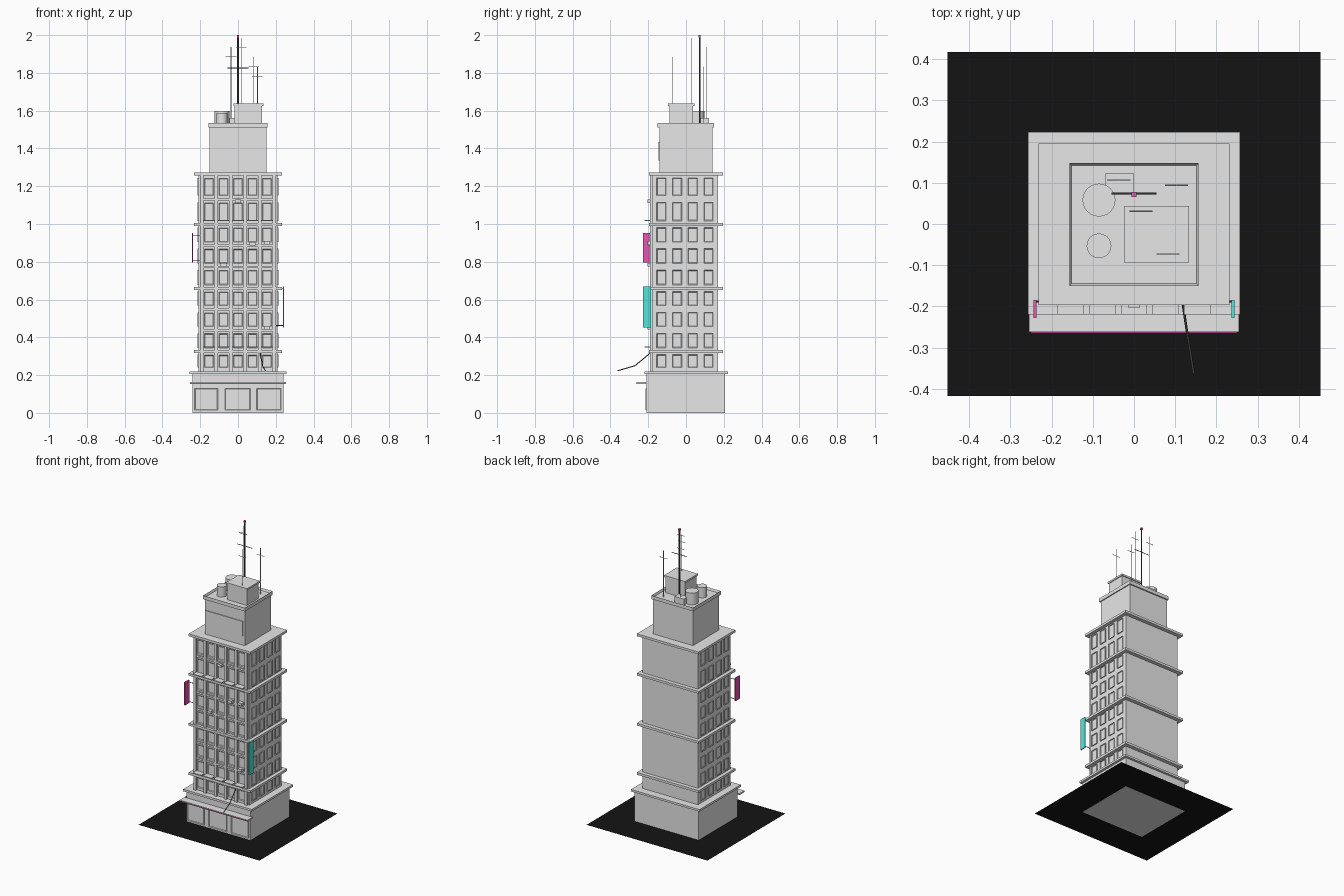
import bpy, bmesh, math
from mathutils import Vector

if "Cube" in bpy.data.objects:
    bpy.data.objects.remove(bpy.data.objects["Cube"])


def material(name, r, g, b):
    m = bpy.data.materials.new(name)
    m.diffuse_color = (r, g, b, 1)
    m.use_nodes = True
    m.node_tree.nodes["Principled BSDF"].inputs["Base Color"].default_value = m.diffuse_color
    return m


GREY = material("concrete grey", 0.8, 0.8, 0.8)
BLACK = material("asphalt black", 0.007, 0.007, 0.007)
PINK = material("neon pink", 1.0, 0.12, 0.55)
TEAL = material("neon teal", 0.095, 0.92, 0.82)
DARK = material("dark metal", 0.1, 0.1, 0.1)


def finish(name, bm, mat):
    me = bpy.data.meshes.new(name)
    bm.normal_update()
    bm.to_mesh(me)
    bm.free()
    me.materials.append(mat)
    ob = bpy.data.objects.new(name, me)
    bpy.context.collection.objects.link(ob)
    return ob


def add_box(bm, x0, x1, y0, y1, z0, z1, face=None, rim=0.0, depth=0.0):
    """Box; the side facing `face` may be inset by rim and sunk by depth."""
    verts = bmesh.ops.create_cube(bm, size=1)["verts"]
    for v in verts:
        v.co = Vector((x0 if v.co.x < 0 else x1, y0 if v.co.y < 0 else y1,
                       z0 if v.co.z < 0 else z1))
    if face:
        bm.normal_update()
        d = Vector(face)
        f = max({f for v in verts for f in v.link_faces}, key=lambda f: f.normal.dot(d))
        bmesh.ops.inset_region(bm, faces=[f], thickness=rim, depth=0)
        for v in f.verts:
            v.co -= d * depth


def boxes(name, dims, mat=GREY, **kw):
    bm = bmesh.new()
    for d in dims:
        add_box(bm, *d, **kw)
    return finish(name, bm, mat)


def rod(name, points, r, mat):
    cu = bpy.data.curves.new(name, "CURVE")
    cu.dimensions = "3D"
    cu.bevel_depth = r
    cu.bevel_resolution = 1
    cu.use_fill_caps = True
    sp = cu.splines.new("POLY")
    sp.points.add(len(points) - 1)
    for p, co in zip(sp.points, points):
        p.co = (*co, 1)
    cu.materials.append(mat)
    ob = bpy.data.objects.new(name, cu)
    bpy.context.collection.objects.link(ob)


def tank(name, x, y, r, z0, z1):
    bm = bmesh.new()
    bmesh.ops.create_cone(bm, cap_ends=True, segments=24, radius1=r, radius2=r, depth=z1 - z0)
    bmesh.ops.translate(bm, verts=bm.verts, vec=(x, y, (z0 + z1) / 2))
    ob = finish(name, bm, GREY)
    bpy.context.view_layer.objects.active = ob
    ob.select_set(True)
    bpy.ops.object.shade_smooth_by_angle(angle=math.radians(40))
    ob.select_set(False)


# ground and street level
boxes("ground", [(-0.453, 0.453, -0.417, 0.417, 0.001, 0.002)], BLACK)
boxes("base", [(-0.24, 0.24, -0.21, 0.207, 0, 0.208)])
boxes("base_ledge", [(-0.257, 0.257, -0.22, 0.223, 0.206, 0.22)])
boxes("awning", [(-0.255, 0.255, -0.262, -0.208, 0.153, 0.163)])
boxes("awning_light", [(-0.25, 0.25, -0.264, -0.262, 0.155, 0.159)], PINK)
boxes("shop_fronts", [(x0, x1, -0.215, -0.209, 0.015, 0.13) for x0, x1 in
                      ((-0.23, -0.106), (-0.07, 0.066), (0.098, 0.228))],
      face=(0, -1, 0), rim=0.006, depth=0.003)

# main shaft with cornice bands
boxes("shaft", [(-0.209, 0.209, -0.178, 0.17, 0.22, 1.26)])
BANDS = (0.324, 0.658, 0.997)
boxes("cornice_bands", [(-0.232, 0.232, -0.197, 0.196, z - 0.008, z + 0.008)
                        for z in BANDS + (1.264,)])

# floors as (bottom, top)
levels = [0.22, 0.324, 0.437, 0.548, 0.658, 0.772, 0.885, 0.997, 1.13, 1.26]
floors = list(zip(levels, levels[1:]))
BAY = 0.0768
bays = [BAY * i for i in range(-2, 3)]

# front grid: pilasters, spandrels and windows
boxes("pilasters", [(BAY * (i - 2.5) - 0.009, BAY * (i - 2.5) + 0.009,
                     -0.19, -0.177, 0.22, 1.258) for i in range(6)])
boxes("spandrels", [(-0.2, 0.2, -0.186, -0.177, z - 0.006, z + 0.006)
                    for z in levels[1:-1] if z not in BANDS])
boxes("front_windows", [(x - 0.024, x + 0.024, -0.183, -0.177, a + 0.02, b - 0.018)
                        for x in bays for a, b in floors],
      face=(0, -1, 0), rim=0.005, depth=0.004)

# side windows, both sides
for s, name in ((1, "right_windows"), (-1, "left_windows")):
    x0, x1 = sorted((s * 0.208, s * 0.215))
    boxes(name, [(x0, x1, y - 0.025, y + 0.025, a + 0.02, b - 0.016)
                 for y in (-0.13, -0.047, 0.036, 0.119) for a, b in floors],
          face=(s, 0, 0), rim=0.005, depth=0.004)

# thin balconies above two bands, and air conditioners
boxes("balconies", [(x - 0.032, x + 0.032, -0.22, -0.178, z, z + 0.006)
                    for x in bays for z in (0.345, 1.015)])
boxes("air_conditioners", [(x * BAY - 0.015, x * BAY + 0.015, -0.203, -0.178, z - 0.009, z + 0.009)
                           for x, z in ((0, 1.12), (1, 0.895), (2, 0.9), (-1, 0.785), (2, 0.45))])

# hanging signs on the front corners
for name, s, z0, z1, mat in (("pink_sign", -1, 0.797, 0.953, PINK),
                             ("teal_sign", 1, 0.451, 0.669, TEAL)):
    x0, x1 = sorted((s * 0.237, s * 0.244))
    boxes(name, [(x0, x1, -0.228, -0.184, z0, z1)], mat)
    for z in (z0 + 0.012, z1 - 0.012):
        rod(name + "_bracket", [(s * 0.2, -0.188, z), (s * 0.24, -0.188, z)], 0.002, DARK)

# upper block with parapet
boxes("upper_block", [(-0.15, 0.15, -0.141, 0.139, 1.265, 1.515)])
boxes("parapet", [(-0.157, 0.157, -0.15, 0.148, 1.51, 1.534)],
      face=(0, 0, 1), rim=0.008, depth=0.015)
boxes("upper_panel", [(-0.145, 0.135, -0.146, -0.14, 1.335, 1.435)])

# rooftop equipment
boxes("penthouse", [(-0.018, 0.128, -0.088, 0.038, 1.515, 1.628)])
boxes("penthouse_cap", [(-0.024, 0.134, -0.094, 0.044, 1.625, 1.637)])
tank("large_tank", -0.085, 0.058, 0.04, 1.515, 1.598)
tank("small_tank", -0.085, -0.053, 0.03, 1.515, 1.588)
boxes("vent_box", [(-0.07, 0, 0.077, 0.123, 1.515, 1.56)])

# central mast and whip antennas
rod("main_mast", [(0, 0.072, 1.515), (0, 0.072, 1.99)], 0.004, DARK)
rod("mast_crossbar", [(-0.055, 0.074, 1.826), (0.055, 0.074, 1.826)], 0.002, DARK)
boxes("mast_beacon", [(-0.006, 0.006, 0.066, 0.078, 1.988, 2.0)], PINK)
for x, y, z0, z1 in ((-0.037, 0.107, 1.55, 1.936), (0.017, 0.031, 1.63, 1.985),
                     (0.083, -0.073, 1.63, 1.883), (0.103, 0.094, 1.515, 1.833)):
    rod("antenna", [(x, y, z0), (x, y, z1)], 0.0018, GREY)
    rod("antenna_crossbar", [(x - 0.028, y, z1 - 0.05), (x + 0.028, y, z1 - 0.05)], 0.0015, GREY)

# sagging cable in front
rod("cable", [(0.117, -0.185, 0.32), (0.13, -0.27, 0.25), (0.145, -0.362, 0.223)], 0.003, DARK)
